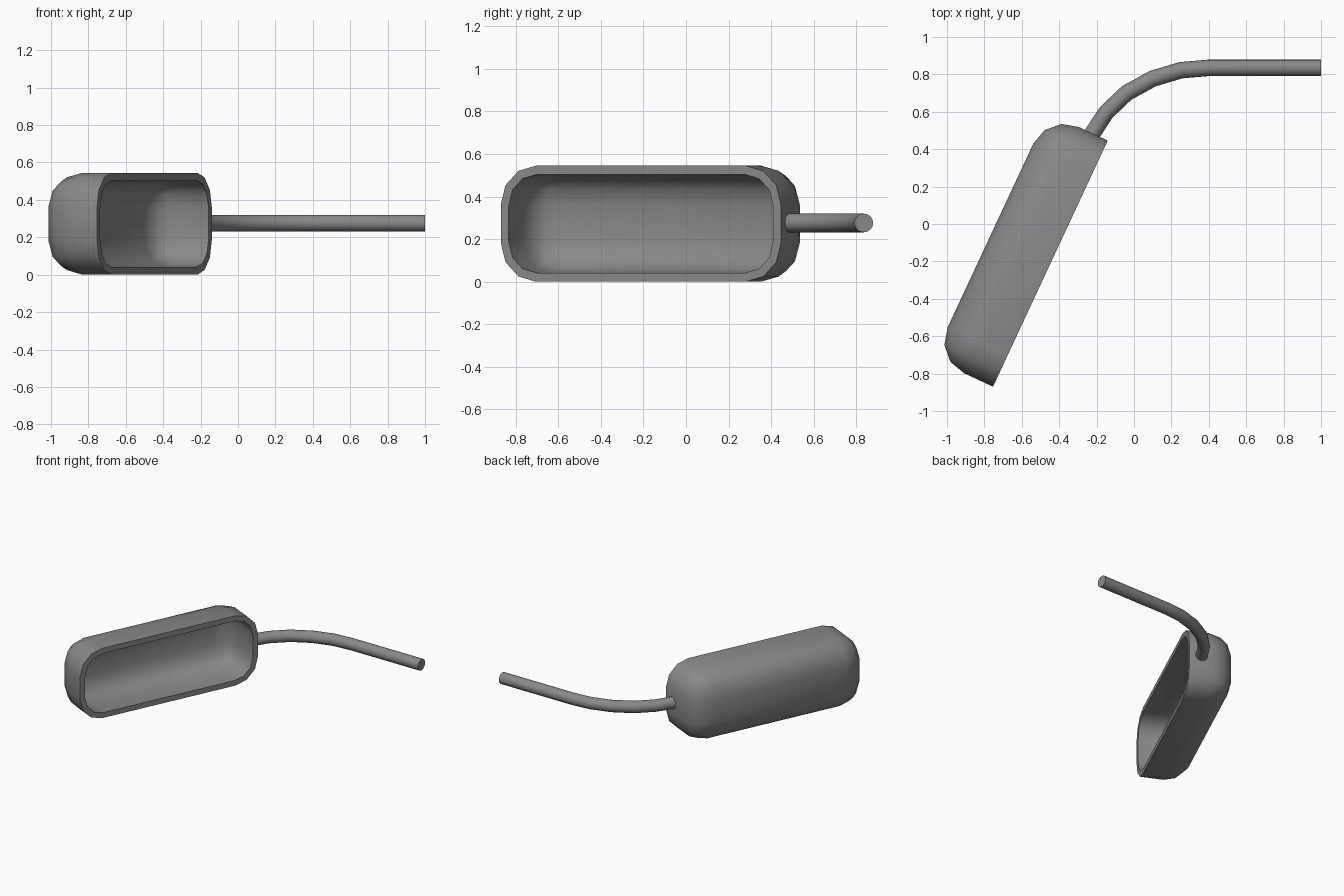
import bpy, bmesh
from math import radians
from mathutils import Vector

cube = bpy.data.objects.get("Cube")
if cube:
    bpy.data.objects.remove(cube, do_unlink=True)

grey = bpy.data.materials.new("grey")
grey.use_nodes = True
colour = (0.25, 0.25, 0.25, 1)
grey.diffuse_color = colour
grey.node_tree.nodes["Principled BSDF"].inputs["Base Color"].default_value = colour


def activate(ob):
    bpy.ops.object.select_all(action='DESELECT')
    ob.select_set(True)
    bpy.context.view_layer.objects.active = ob


def smooth(ob):
    activate(ob)
    bpy.ops.object.shade_smooth_by_angle(angle=radians(40))


# Scoop: a rounded box cut in half lengthways, then given a wall thickness
length, depth, height = 1.452, 0.354, 0.545
bm = bmesh.new()
bmesh.ops.create_cube(bm, size=1)
bmesh.ops.scale(bm, vec=(length, depth * 2, height), verts=bm.verts)
bmesh.ops.bevel(bm, geom=bm.edges[:], offset=0.183, segments=3,
                profile=0.5, affect='EDGES')
bmesh.ops.bisect_plane(bm, geom=bm.verts[:] + bm.edges[:] + bm.faces[:],
                       plane_co=(0, 0, 0), plane_no=(0, 1, 0), clear_inner=True)
bmesh.ops.recalc_face_normals(bm, faces=bm.faces)
# An open shell can be recalculated inside out: check the back face
back = max(bm.faces, key=lambda f: f.calc_center_median().y)
if back.normal.y < 0:
    bmesh.ops.reverse_faces(bm, faces=bm.faces)
mesh = bpy.data.meshes.new("scoop_shell")
bm.to_mesh(mesh)
bm.free()
scoop = bpy.data.objects.new("scoop_shell", mesh)
bpy.context.collection.objects.link(scoop)
mesh.materials.append(grey)
scoop.location = (-0.447, -0.212, height / 2)
scoop.rotation_euler.z = radians(65)
wall = scoop.modifiers.new("wall", 'SOLIDIFY')
wall.thickness = 0.041
wall.offset = -1
wall.use_even_offset = True
activate(scoop)
bpy.ops.object.modifier_apply(modifier="wall")
smooth(scoop)

# Handle: a round rod swept along a bent path
path = [(-0.24, 0.457), (-0.15, 0.595), (-0.04, 0.70), (0.10, 0.777),
        (0.25, 0.822), (0.40, 0.835), (1.0, 0.835)]
curve = bpy.data.curves.new("handle", 'CURVE')
curve.dimensions = '3D'
curve.bevel_depth = 0.044
curve.bevel_resolution = 6
curve.use_fill_caps = True
spline = curve.splines.new('POLY')
spline.points.add(len(path) - 1)
for point, (x, y) in zip(spline.points, path):
    point.co = (x, y, 0.276, 1)
curve.materials.append(grey)
handle = bpy.data.objects.new("handle", curve)
bpy.context.collection.objects.link(handle)
activate(handle)
bpy.ops.object.convert(target='MESH')
handle = bpy.context.view_layer.objects.active
# Weld the caps to the rod
bm = bmesh.new()
bm.from_mesh(handle.data)
bmesh.ops.remove_doubles(bm, verts=bm.verts, dist=0.0005)
bmesh.ops.recalc_face_normals(bm, faces=bm.faces)
bm.to_mesh(handle.data)
bm.free()
smooth(handle)
